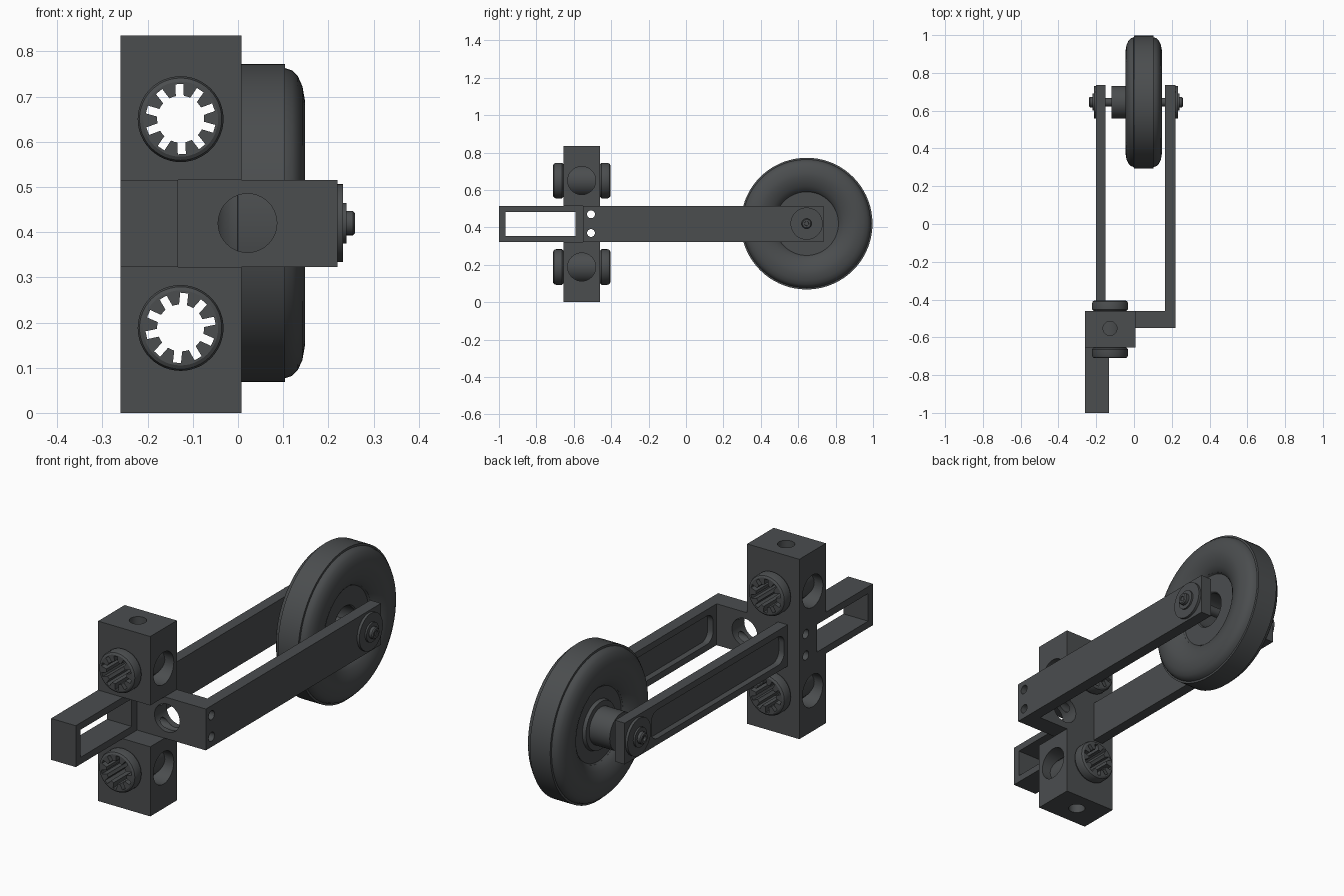
import bpy, bmesh
from math import sin, cos, pi, radians

if "Cube" in bpy.data.objects:
    bpy.data.objects.remove(bpy.data.objects["Cube"])

dark = bpy.data.materials.new("dark_grey")
dark.diffuse_color = (0.07, 0.075, 0.078, 1)
dark.use_nodes = True
dark.node_tree.nodes["Principled BSDF"].inputs["Base Color"].default_value = dark.diffuse_color


def place(axis, t, u, v):
    return {'x': (t, u, v), 'y': (u, t, v), 'z': (u, v, t)}[axis]


def finish(name, bm):
    bmesh.ops.recalc_face_normals(bm, faces=bm.faces)
    me = bpy.data.meshes.new(name)
    bm.to_mesh(me)
    bm.free()
    ob = bpy.data.objects.new(name, me)
    me.materials.append(dark)
    bpy.context.collection.objects.link(ob)
    return ob


def prism(name, axis, pts, lo, hi):
    """Extrude a 2D outline along an axis."""
    bm = bmesh.new()
    a, b = [[bm.verts.new(place(axis, t, u, v)) for u, v in pts] for t in (lo, hi)]
    n = len(pts)
    bm.faces.new(a)
    bm.faces.new(b)
    for i in range(n):
        j = (i + 1) % n
        bm.faces.new((a[i], a[j], b[j], b[i]))
    return finish(name, bm)


def box(name, x0, x1, y0, y1, z0, z1):
    return prism(name, 'x', [(y0, z0), (y1, z0), (y1, z1), (y0, z1)], x0, x1)


def lathe(name, axis, c, prof, n=48):
    """Turn a closed (position, radius) profile around an axis through c."""
    bm = bmesh.new()
    rings = []
    for t, r in prof:
        if r == 0:
            rings.append([bm.verts.new(place(axis, t, *c))] * n)
        else:
            rings.append([bm.verts.new(place(axis, t, c[0] + r * cos(2 * pi * k / n),
                                             c[1] + r * sin(2 * pi * k / n))) for k in range(n)])
    for i, a in enumerate(rings):
        b = rings[(i + 1) % len(rings)]
        for k in range(n):
            vs = list(dict.fromkeys((a[k], a[(k + 1) % n], b[(k + 1) % n], b[k])))
            if len(vs) > 2:
                bm.faces.new(vs)
    return finish(name, bm)


def rod(name, axis, c, r, lo, hi, n=40):
    return lathe(name, axis, c, [(lo, 0), (lo, r), (hi, r), (hi, 0)], n)


def cut(targets, cutter):
    for ob in targets:
        m = ob.modifiers.new("cut", 'BOOLEAN')
        m.operation, m.solver, m.object = 'DIFFERENCE', 'EXACT', cutter
        bpy.context.view_layer.objects.active = ob
        bpy.ops.object.modifier_apply(modifier=m.name)
    bpy.data.objects.remove(cutter)


def rounded(u0, u1, v0, v1, r):
    pts = []
    for q, (u, v) in enumerate([(u1 - r, v1 - r), (u0 + r, v1 - r), (u0 + r, v0 + r), (u1 - r, v0 + r)]):
        for k in range(7):
            a = (q + k / 6) * pi / 2
            pts.append((u + r * cos(a), v + r * sin(a)))
    return pts


BX, BY = -0.127, -0.5575        # centre of the clamp block
Z0, Z1 = 0.323, 0.515           # height band of the arms

# Clamp block, notched at the front middle
block = prism("clamp_block", 'x', [(-0.655, 0), (-0.46, 0), (-0.46, 0.835), (-0.655, 0.835),
                                   (-0.655, Z1), (-0.55, Z1), (-0.55, Z0), (-0.655, Z0)], -0.26, 0.008)
# Right arm with its crosspiece, left arm
right_arm = prism("right_arm", 'z', [(0.008, -0.55), (0.22, -0.55), (0.22, 0.735), (0.165, 0.735),
                                     (0.165, -0.46), (0.008, -0.46)], Z0, Z1)
left_arm = box("left_arm", -0.20, -0.15, -0.46, 0.735, Z0, Z1)

# Tail frame with slot
tail = box("tail_frame", -0.26, -0.133, -1, -0.55, Z0, Z1)
cut([tail], box("c", -0.3, -0.1, -0.965, -0.59, 0.355, 0.483))

# Arm pockets on the left-hand faces
for arm, x in ((left_arm, -0.20), (right_arm, 0.165)):
    cut([arm], prism("c", 'x', rounded(-0.435, 0.54, Z0 + 0.03, Z1 - 0.03, 0.045), x - 0.01, x + 0.028))

# Crosspiece hole and screw holes
cut([block, right_arm], rod("c", 'y', (0.021, 0.42), 0.065, -0.6, -0.4))
for z in (0.47, 0.37):
    cut([block, right_arm], rod("c", 'x', (-0.508, z), 0.021, -0.3, 0.3, 24))

# Splined sleeves, side holes and end holes
for tag, z, start in (("upper", 0.65, 92), ("lower", 0.188, 84)):
    cut([block], rod("c", 'y', (BX, z), 0.089, -0.7, -0.4, 48))
    cut([block], rod("c", 'x', (BY, z), 0.075, -0.3, 0.1))
    half = [(0.153, 0), (0.153, 0.083), (0.148, 0.091), (0.138, 0.095),
            (0.106, 0.095), (0.0985, 0.088)]
    prof = [(BY - t, r) for t, r in half] + [(BY + t, r) for t, r in reversed(half)]
    sleeve = lathe(tag + "_splined_sleeve", 'y', (BX, z), prof, 48)
    gear = []
    for k in range(10):
        a = radians(start + 36 * k)
        for r, d in ((0.052, -0.17), (0.078, -0.115), (0.078, 0.115), (0.052, 0.17), (0.052, pi / 10)):
            gear.append((BX + r * cos(a + d), z + r * sin(a + d)))
    cut([sleeve], prism("c", 'y', gear, -0.8, -0.3))
cut([block], rod("c", 'z', (BX, BY + 0.005), 0.037, 0.72, 0.9, 32))
cut([block], rod("c", 'z', (BX, BY + 0.005), 0.037, -0.1, 0.12, 32))

# Tyre
W = (0.645, 0.42)
WX = 0.0515
side = [(0.052, 0.352), (0.053, 0.343), (0.068, 0.338), (0.081, 0.325), (0.091, 0.303),
        (0.0965, 0.272), (0.0955, 0.25), (0.089, 0.225), (0.078, 0.2), (0.066, 0.183), (0.057, 0.175)]
lathe("tyre", 'x', W, [(WX + t, r) for t, r in side] + [(WX - t, r) for t, r in reversed(side)], 72)

# Hub: disc, boss on the left, open bore on the right
lathe("wheel_hub", 'x', W, [(0.1085, 0.1755), (0.1, 0.17), (0.1, 0.085), (0.095, 0.08), (-0.07, 0.08),
                            (-0.07, 0.02), (-0.12, 0.02), (-0.12, 0.086), (-0.015, 0.086),
                            (-0.015, 0.11), (0.0, 0.115), (0.0, 0.17), (-0.0055, 0.1755)], 64)

# Axle with washers and nuts on both ends
rod("axle", 'x', W, 0.022, -0.225, 0.255, 24)
for tag, s, x in (("right", 1, 0.22), ("left", -1, -0.20)):
    rod(tag + "_washer", 'x', W, 0.086, x, x + s * 0.012, 48)
    rod(tag + "_nut_flange", 'x', W, 0.045, x + s * 0.012, x + s * 0.02, 32)
    lathe(tag + "_axle_nut", 'x', W, [(x + s * t, r) for t, r in
          ((0.02, 0), (0.02, 0.027), (0.034, 0.027), (0.039, 0.022), (0.039, 0.012), (0.03, 0.01), (0.03, 0))], 24)

# Smooth shading with sharp edges kept
for ob in bpy.data.objects:
    ob.select_set(True)
bpy.context.view_layer.objects.active = block
bpy.ops.object.shade_smooth_by_angle(angle=radians(30))
